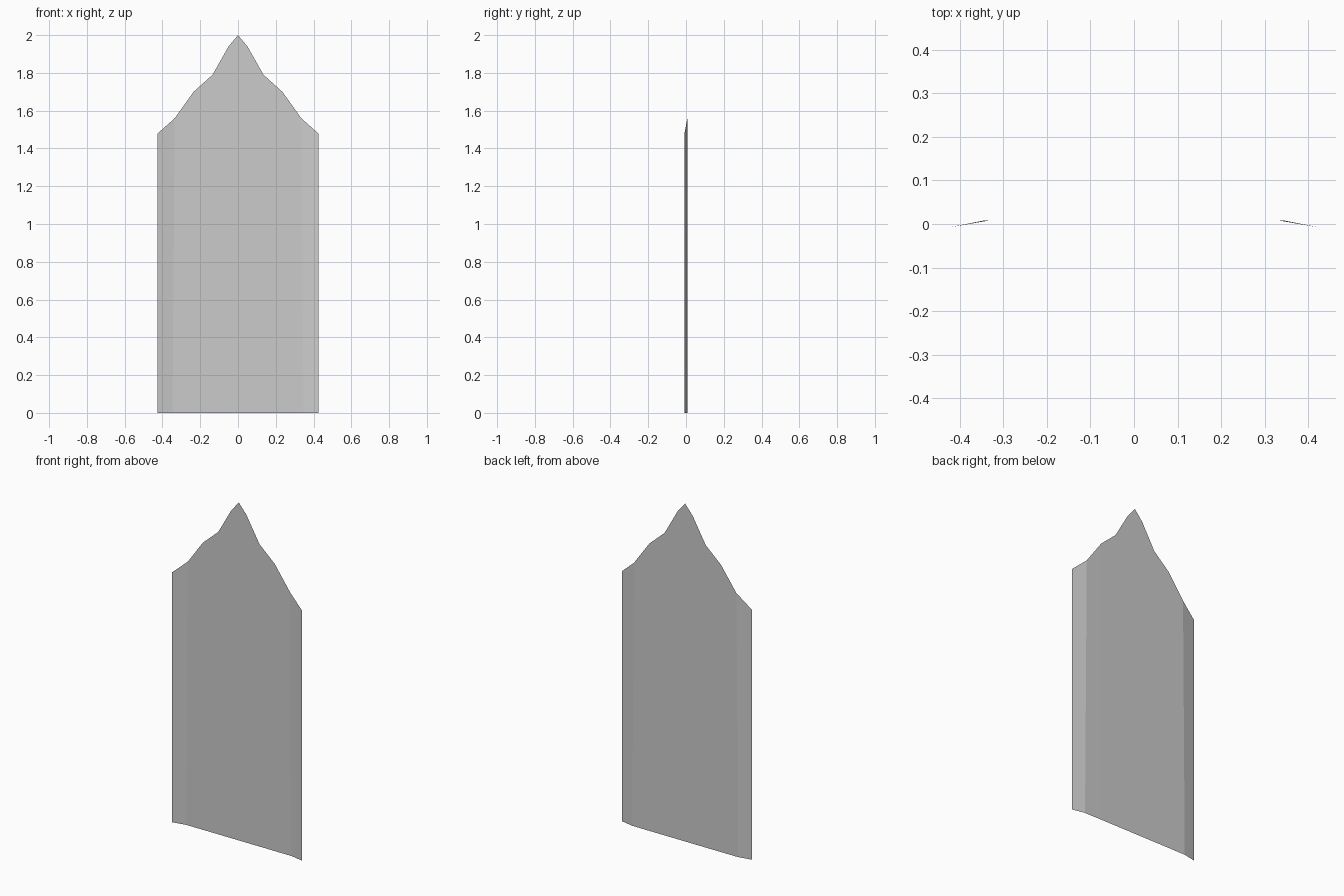
import bpy, bmesh

if "Cube" in bpy.data.objects:
    bpy.data.objects.remove(bpy.data.objects["Cube"])

# Right half of the panel, centre to edge: (top x, top z, foot x, y)
PROFILE = [
    (0.0, 2.0, 0.0, 0.008),
    (0.05, 1.94, 0.05, 0.008),
    (0.135, 1.79, 0.135, 0.008),
    (0.235, 1.70, 0.235, 0.008),
    (0.335, 1.56, 0.347, 0.0075),
    (0.425, 1.48, 0.425, -0.008),
]

# Thin sheet: vertical strips with a stepped pointed top and swept-forward edges
bm = bmesh.new()
columns = [(bm.verts.new((fx, y, 0)), bm.verts.new((tx, y, tz)))
           for tx, tz, fx, y in PROFILE]
for (foot_a, top_a), (foot_b, top_b) in zip(columns, columns[1:]):
    bm.faces.new((foot_a, foot_b, top_b, top_a))

mesh = bpy.data.meshes.new("pointed_panel")
bm.to_mesh(mesh)
bm.free()
panel = bpy.data.objects.new("pointed_panel", mesh)
bpy.context.collection.objects.link(panel)

# Left half
mirror = panel.modifiers.new("mirror", 'MIRROR')
mirror.use_clip = True
